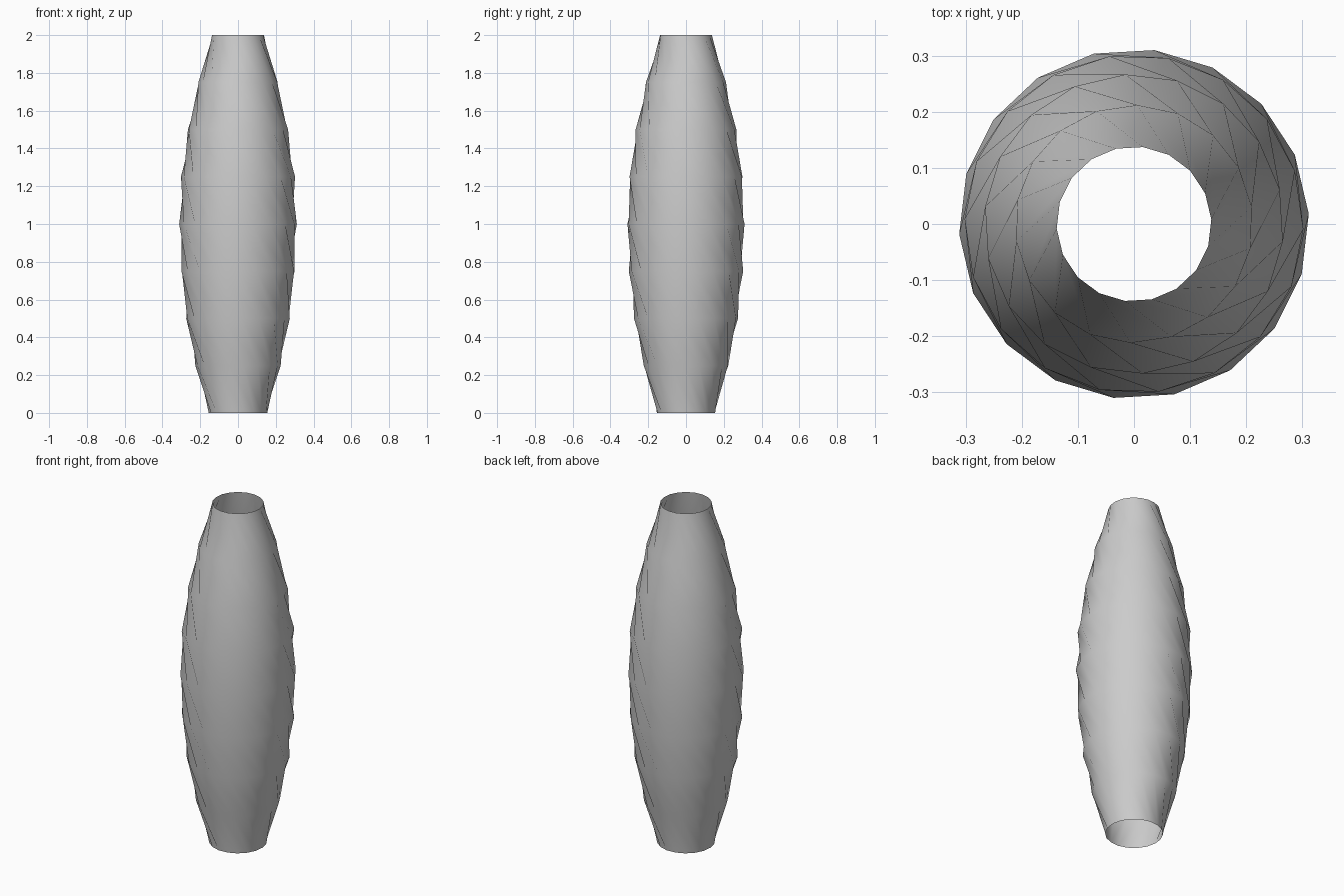
import bpy, bmesh
from math import cos, sin, radians

if "Cube" in bpy.data.objects:
    bpy.data.objects.remove(bpy.data.objects["Cube"])

SIDES = 18
STEP = 360 / SIDES
TWIST = 45            # each ring is turned this much against the one above
START = 3.3
RADII = [0.155, 0.226, 0.276, 0.303, 0.312, 0.302, 0.267, 0.212, 0.138]
HEIGHT = 2.0

bm = bmesh.new()

# Stacked rings, twisting as they descend
rings = []
last = len(RADII) - 1
for i, r in enumerate(RADII):
    turn = START + (last - i) * TWIST
    z = HEIGHT * i / last
    rings.append([bm.verts.new((r * cos(radians(turn + STEP * k)),
                                r * sin(radians(turn + STEP * k)), z))
                  for k in range(SIDES)])

# Open twisted wall, each quad split along its shorter diagonal
for low, high in zip(rings, rings[1:]):
    for k in range(SIDES):
        n = (k + 1) % SIDES
        bm.faces.new((low[k], low[n], high[n]))
        bm.faces.new((low[k], high[n], high[k]))

for f in bm.faces:
    f.smooth = True

mesh = bpy.data.meshes.new("twisted_tube")
bm.to_mesh(mesh)
bm.free()
tube = bpy.data.objects.new("twisted_tube", mesh)
bpy.context.collection.objects.link(tube)
